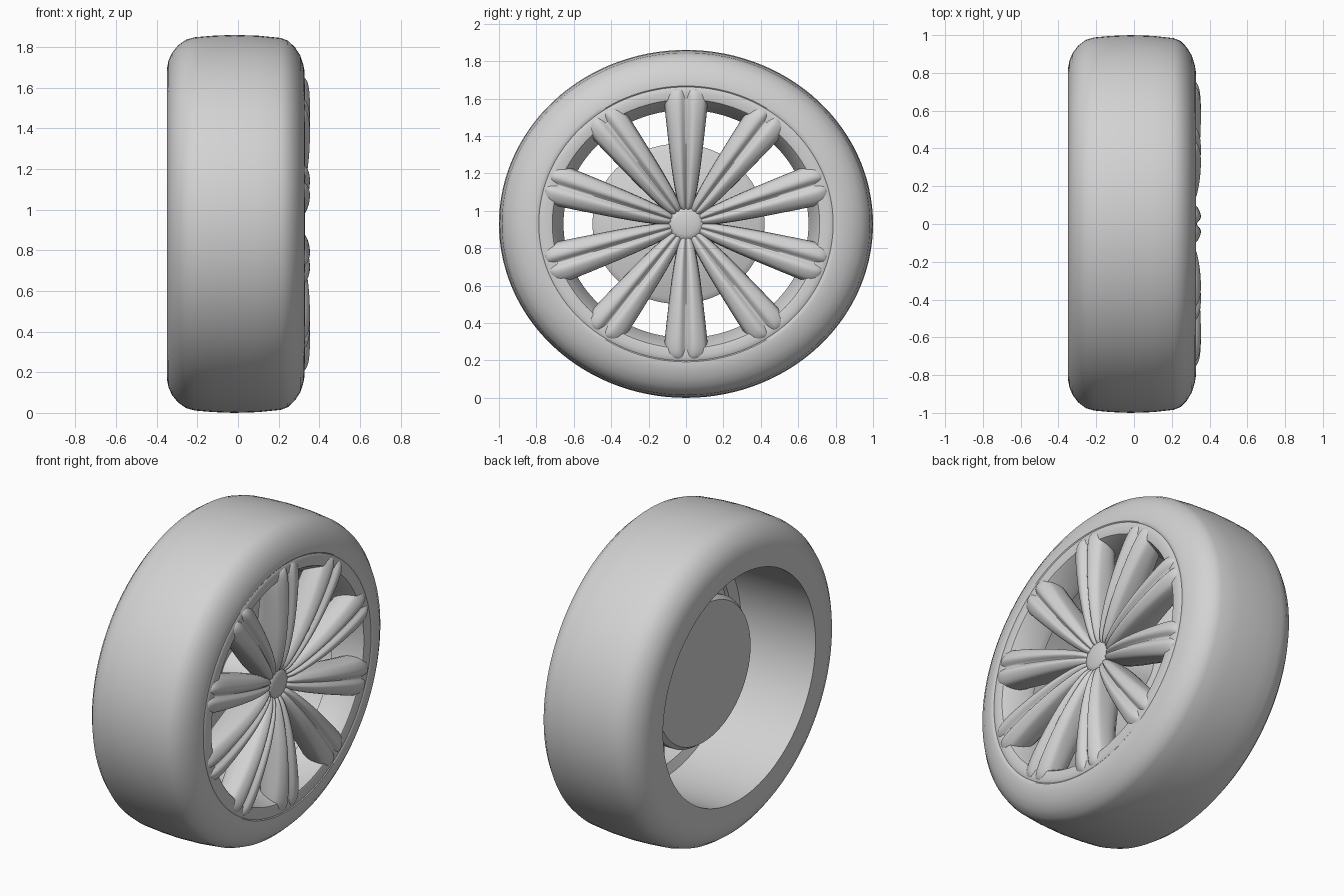
import bpy, bmesh, math

cube = bpy.data.objects.get("Cube")
if cube:
    bpy.data.objects.remove(cube)

SQUASH = 0.93      # the wheel is slightly flattened in height
SPOKES = 10

grey = bpy.data.materials.new("plain_grey")
grey.use_nodes = True
grey.diffuse_color = (0.65, 0.65, 0.65, 1)
bsdf = next(n for n in grey.node_tree.nodes if n.type == 'BSDF_PRINCIPLED')
bsdf.inputs["Base Color"].default_value = grey.diffuse_color


def place(x, radius, angle, side=0.0):
    """Point at a radius and angle round the axle, shifted sideways."""
    y = radius * math.cos(angle) - side * math.sin(angle)
    z = radius * math.sin(angle) + side * math.cos(angle)
    return (x, y, SQUASH * (1 + z))


def finish(name, bm, sharp):
    bmesh.ops.remove_doubles(bm, verts=bm.verts, dist=0.0002)
    bmesh.ops.recalc_face_normals(bm, faces=bm.faces)
    mesh = bpy.data.meshes.new(name)
    bm.to_mesh(mesh)
    bm.free()
    mesh.materials.append(grey)
    obj = bpy.data.objects.new(name, mesh)
    bpy.context.collection.objects.link(obj)
    bpy.ops.object.select_all(action='DESELECT')
    obj.select_set(True)
    bpy.context.view_layer.objects.active = obj
    bpy.ops.object.shade_smooth_by_angle(angle=math.radians(sharp))
    return obj


def revolve(name, profile, closed=False, steps=120, sharp=35):
    """Turn an (x, radius) profile round the axle."""
    bm = bmesh.new()
    rings = []
    for i in range(steps):
        a = math.tau * i / steps
        rings.append([bm.verts.new(place(x, r, a)) for x, r in profile])
    count = len(profile) if closed else len(profile) - 1
    for i, ring in enumerate(rings):
        after = rings[(i + 1) % steps]
        for j in range(count):
            k = (j + 1) % len(profile)
            bm.faces.new((ring[j], ring[k], after[k], after[j]))
    return finish(name, bm, sharp)


# Tyre with the rim barrel, from the back opening round the tread to the window edge
revolve("tyre_and_rim", [
    (-0.35, 0.715), (-0.35, 0.82), (-0.342, 0.865), (-0.325, 0.905), (-0.295, 0.945),
    (-0.255, 0.975), (-0.21, 0.988), (-0.12, 0.996), (-0.02, 1.0), (0.1, 0.996),
    (0.21, 0.984), (0.245, 0.97), (0.28, 0.935), (0.307, 0.89), (0.322, 0.84),
    (0.327, 0.81), (0.327, 0.793), (0.323, 0.787), (0.327, 0.78), (0.329, 0.76),
    (0.329, 0.725), (0.326, 0.715), (0.318, 0.709), (0.2, 0.655), (0.16, 0.655),
    (0.14, 0.715),
], closed=True)

# Offset drum behind the spokes, with a bevelled back edge
drum = revolve("brake_drum", [(-0.09, 0.0), (-0.09, 0.437), (-0.06, 0.46), (-0.01, 0.46),
                              (0.01, 0.43), (0.015, 0.0)])
drum.location.y = -0.04

# Hub joining drum and spokes
revolve("hub", [(-0.05, 0.0), (-0.05, 0.2), (0.06, 0.17), (0.17, 0.13), (0.235, 0.11),
                (0.262, 0.09), (0.272, 0.06), (0.274, 0.0)], sharp=60)

# Spoke stations: radius, half width, crest position, depth to the back
stations = [
    (0.07, 0.022, 0.255, 0.13), (0.10, 0.038, 0.286, 0.17), (0.20, 0.058, 0.316, 0.2),
    (0.35, 0.077, 0.343, 0.21), (0.50, 0.092, 0.354, 0.19), (0.64, 0.106, 0.357, 0.18),
    (0.72, 0.112, 0.352, 0.17), (0.76, 0.108, 0.342, 0.14), (0.785, 0.1, 0.322, 0.11),
]
# Twin rounded ridges with a narrow groove between: side fraction, drop below the crest
ridge = [(0.0, 0.026), (0.1, 0.018), (0.25, 0.003), (0.45, 0.0),
         (0.7, 0.01), (0.92, 0.025), (1.03, 0.045)]
section = [(-u, d) for u, d in reversed(ridge[1:])] + ridge


def add_spoke(index):
    angle = math.pi / 2 + math.tau * index / SPOKES
    bm = bmesh.new()
    rings = []
    for radius, half, crest, depth in stations:
        fade = min(1.0, half / 0.07)
        points = [(u * half, crest - d * fade) for u, d in section]
        points += [(1.15 * half, crest - depth), (-1.15 * half, crest - depth)]
        rings.append([bm.verts.new(place(x, radius, angle, s)) for s, x in points])
    n = len(rings[0])
    for a, b in zip(rings, rings[1:]):
        for j in range(n):
            k = (j + 1) % n
            bm.faces.new((a[j], a[k], b[k], b[j]))
    bm.faces.new(rings[0])
    bm.faces.new(rings[-1])
    obj = finish("spoke_%d" % (index + 1), bm, 80)
    smooth = obj.modifiers.new("Rounding", 'SUBSURF')
    smooth.levels = smooth.render_levels = 2


for i in range(SPOKES):
    add_spoke(i)
